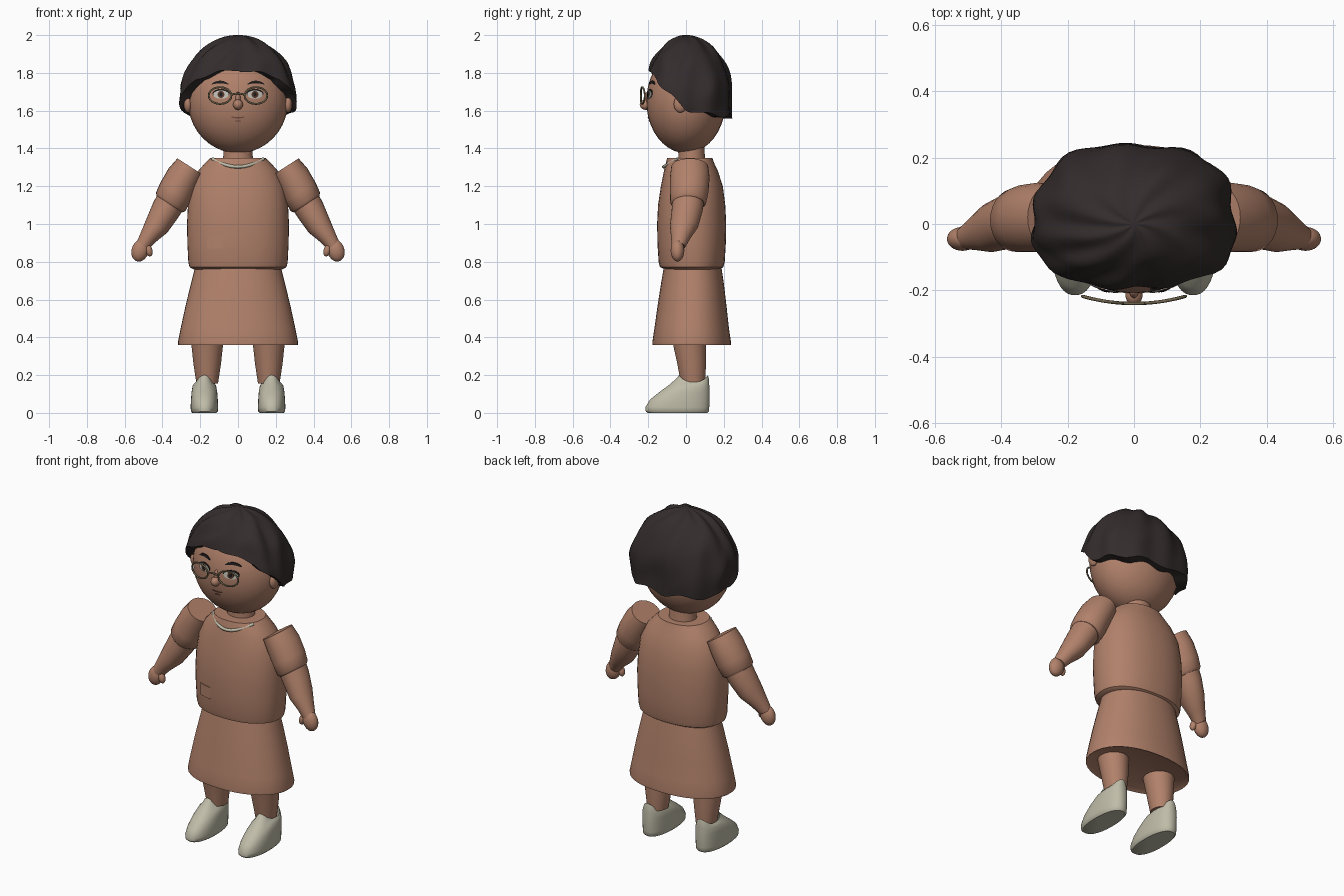
import bpy, bmesh, math
from math import sin, cos, pi, sqrt
from mathutils import Vector as V

if "Cube" in bpy.data.objects:
    bpy.data.objects.remove(bpy.data.objects["Cube"])


def mat(name, r, g, b):
    m = bpy.data.materials.new(name)
    m.diffuse_color = (r, g, b, 1)
    m.use_nodes = True
    m.node_tree.nodes["Principled BSDF"].inputs["Base Color"].default_value = m.diffuse_color
    return m


SKIN = mat("warm_brown", 0.44, 0.22, 0.145)
HAIR = mat("dark_hair", 0.034, 0.025, 0.025)
SHOE = mat("pale_grey", 0.52, 0.50, 0.39)
FRAME = mat("olive_metal", 0.16, 0.13, 0.075)
WHITE = mat("eye_white", 0.55, 0.53, 0.47)
IRIS = mat("iris_brown", 0.09, 0.04, 0.025)
BLACK = mat("near_black", 0.012, 0.010, 0.010)
LIP = mat("lip_brown", 0.20, 0.075, 0.055)


def rings_mesh(name, rings, m, caps=(True, True), closed=True, angle=42):
    """Skin a list of equal point rings into a smooth-shaded object."""
    bm = bmesh.new()
    vr = [[bm.verts.new(p) for p in r] for r in rings]
    n = len(rings[0])
    for a, b in zip(vr, vr[1:]):
        for i in range(n if closed else n - 1):
            j = (i + 1) % n
            bm.faces.new((a[i], a[j], b[j], b[i]))
    if caps[0]:
        bm.faces.new(vr[0])
    if caps[1]:
        bm.faces.new(vr[-1])
    bmesh.ops.recalc_face_normals(bm, faces=bm.faces)
    me = bpy.data.meshes.new(name)
    bm.to_mesh(me)
    bm.free()
    for p in me.polygons:
        p.use_smooth = True
    me.set_sharp_from_angle(angle=math.radians(angle))
    me.materials.append(m)
    ob = bpy.data.objects.new(name, me)
    bpy.context.collection.objects.link(ob)
    return ob


def oval(c, u, v, n=36, p=2.0):
    out = []
    for i in range(n):
        a = 2 * pi * i / n
        r = (abs(cos(a)) ** p + abs(sin(a)) ** p) ** (-1 / p)
        out.append(V(c) + V(u) * (r * cos(a)) + V(v) * (r * sin(a)))
    return out


def loft(name, secs, m, x=0, p=2.0, **kw):
    """Stack of level ovals: (z, centre y, half width, half depth)."""
    rings = [oval((x, cy, z), (rx, 0, 0), (0, ry, 0), 40, p) for z, cy, rx, ry in secs]
    return rings_mesh(name, rings, m, **kw)


def limb(name, secs, m, tilt):
    """Slanted limb: (x, y, z, in-plane radius, depth radius)."""
    return rings_mesh(name, [oval((x, y, z), V(tilt) * r, (0, d, 0), 28) for x, y, z, r, d in secs], m)


def ball(name, c, r, m, tilt=0):
    bpy.ops.mesh.primitive_uv_sphere_add(segments=32, ring_count=20, location=c, rotation=(0, tilt, 0))
    ob = bpy.context.object
    ob.name, ob.scale = name, r
    ob.data.materials.append(m)
    bpy.ops.object.shade_smooth()
    return ob


def tube(name, pts, r, m, cyclic=False):
    cu = bpy.data.curves.new(name, 'CURVE')
    cu.dimensions, cu.bevel_depth, cu.bevel_resolution, cu.use_fill_caps = '3D', r, 2, True
    s = cu.splines.new('POLY')
    s.points.add(len(pts) - 1)
    for q, p in zip(s.points, pts):
        q.co = (*p, 1)
    s.use_cyclic_u, s.use_smooth = cyclic, True
    cu.materials.append(m)
    ob = bpy.data.objects.new(name, cu)
    bpy.context.collection.objects.link(ob)


# head, ears, nose, neck
HZ, HR = 1.65, (0.265, 0.21, 0.275)
ball("head", (0, 0, HZ), HR, SKIN)
ball("nose", (0, -0.213, 1.632), (0.026, 0.032, 0.028), SKIN)
ball("nose_bridge", (0, -0.203, 1.66), (0.014, 0.02, 0.04), SKIN)
loft("neck", [(1.31, 0.03, 0.085, 0.075), (1.36, 0.03, 0.078, 0.07), (1.44, 0.025, 0.078, 0.07)], SKIN)


def face_y(x, z):
    return -HR[1] * sqrt(max(0, 1 - (x / HR[0]) ** 2 - ((z - HZ) / HR[2]) ** 2))


def decal(name, cx, cz, rx, rz, m, off, bend=0.0):
    """Thin oval plate that follows the face."""
    rings = []
    for k in (1, 0.66, 0.33, 0.02):
        ring = []
        for i in range(24):
            a = 2 * pi * i / 24
            x, z = cx + k * rx * cos(a), cz + k * rz * sin(a) - bend * (k * cos(a)) ** 2
            ring.append((x, face_y(x, z) - off, z))
        rings.append(ring)
    rings.insert(0, [(x, y + off + 0.003, z) for x, y, z in rings[0]])
    rings_mesh(name, rings, m, caps=(False, True))


# mouth
decal("mouth", 0, 1.563, 0.036, 0.004, LIP, 0.003, -0.004)
decal("lower_lip", 0, 1.545, 0.016, 0.003, LIP, 0.003)


def lens_y(x):
    return -0.24 + 0.9 * x * x


for s, side in ((-1, "right"), (1, "left")):
    # eyes and brows
    decal(side + "_lash", s * 0.09, 1.690, 0.045, 0.025, BLACK, 0.002)
    decal(side + "_eye", s * 0.09, 1.685, 0.041, 0.022, WHITE, 0.004)
    decal(side + "_iris", s * 0.09, 1.686, 0.018, 0.019, IRIS, 0.006)
    decal(side + "_pupil", s * 0.09, 1.686, 0.009, 0.010, BLACK, 0.008)
    decal(side + "_brow", s * 0.095, 1.752, 0.045, 0.007, BLACK, 0.004, 0.012)
    ball(side + "_ear", (s * 0.265, -0.03, 1.635), (0.022, 0.035, 0.045), SKIN)
    # glasses rims
    pts = []
    for i in range(36):
        x, z = s * 0.095 + 0.06 * cos(i * pi / 18), 1.68 + 0.044 * sin(i * pi / 18)
        pts.append((x, lens_y(x), z))
    tube(side + "_glasses_rim", pts, 0.005, FRAME, True)
tube("glasses_bridge", [(x, lens_y(x), 1.683 + 0.008 * cos(x * 40))
                        for x in (-0.036, -0.018, 0, 0.018, 0.036)], 0.005, FRAME)


# hair: wavy cap with a hairline that falls from the brow to the nape
LINE = [(0, 1.82), (45, 1.775), (62, 1.70), (90, 1.61), (112, 1.58), (180, 1.57)]


def hairline(deg):
    for (a, za), (b, zb) in zip(LINE, LINE[1:]):
        if deg <= b:
            return za + (zb - za) * (deg - a) / (b - a)
    return LINE[-1][1]


N, STEPS = 80, 20
rings = []
for j in range(STEPS + 2):
    t = max(0.015, min(1, j / STEPS))
    ring = []
    for i in range(N):
        a = 2 * pi * i / N                       # 0 is the front
        deg = abs((math.degrees(a) + 180) % 360 - 180)
        th = t * math.acos((hairline(deg) - 1.68) / 0.32)
        sx, sy = sin(a), -cos(a)
        ry = 0.215 if sy < 0 else 0.24
        r = (abs(sx) ** 2.5 + abs(sy) ** 2.5) ** -0.4 * sin(min(th, pi / 2)) ** 1.08
        wave = 0.022 * cos(11 * a + 2.5 * t) + 0.016 * cos(5 * a - 6 * t) + 0.012 * sin(17 * t + 3 * a)
        r *= 1 + wave
        z = 1.68 + 0.32 * cos(th) + 0.012 * sin(th) * cos(8 * a + 9 * t)
        if j > STEPS:                            # turn the rim in to the scalp
            r = 0.94 * sqrt(max(0.05, 1 - ((z - HZ) / HR[2]) ** 2))
            ring.append((sx * r * HR[0], sy * r * HR[1], z))
        else:
            ring.append((sx * r * 0.302, sy * r * ry, z))
    rings.append(ring)
rings_mesh("hair", rings, HAIR, caps=(True, False), angle=50)

# shirt body
TORSO = [(0.76, 0.035, 0.235, 0.145), (0.772, 0.03, 0.257, 0.168), (0.80, 0.03, 0.263, 0.175),
         (0.90, 0.03, 0.268, 0.181), (1.0, 0.03, 0.27, 0.183), (1.1, 0.03, 0.265, 0.178),
         (1.2, 0.031, 0.25, 0.164), (1.28, 0.026, 0.212, 0.143), (1.325, 0.021, 0.172, 0.127),
         (1.35, 0.02, 0.145, 0.12)]
loft("shirt", TORSO, SKIN, p=2.25)


def shirt_y(x, off):
    return 0.03 - 0.181 * (1 - (abs(x) / 0.268) ** 2.25) ** (1 / 2.25) - off


# pocket plate
cols = [-0.165 + 0.08 * i / 6 for i in range(7)]
rings_mesh("pocket", [[(x, shirt_y(x, o), z) for x in cols]
                      for z, o in ((0.87, -0.003), (0.87, 0.005), (0.94, 0.005), (0.94, -0.003))],
           SKIN, caps=(False, False), closed=False)

# neckline trim
arc = [-1 + i / 8 for i in range(17)]
tube("neck_trim", [(0.135 * q, -0.118 + 0.075 * q * q, 1.303 + 0.042 * q * q) for q in arc], 0.009, SHOE)

# skirt with a turned hem
loft("skirt", [(0.375, 0.03, 0.29, 0.18), (0.36, 0.03, 0.317, 0.207), (0.375, 0.03, 0.318, 0.208),
               (0.45, 0.03, 0.303, 0.197), (0.57, 0.032, 0.277, 0.182), (0.68, 0.034, 0.25, 0.167),
               (0.775, 0.035, 0.226, 0.152)], SKIN, p=2.2)

for s, side in ((-1, "right"), (1, "left")):
    # sleeve, forearm and hand
    tilt = (s * -0.84, 0, -0.54)
    limb(side + "_sleeve", [(s * 0.252, 0.02, 1.303, 0.082, 0.098), (s * 0.29, 0.02, 1.245, 0.092, 0.105),
                            (s * 0.33, 0.017, 1.17, 0.095, 0.102), (s * 0.357, 0.012, 1.117, 0.092, 0.096),
                            (s * 0.363, 0.012, 1.105, 0.08, 0.085)], SKIN, tilt)
    limb(side + "_forearm", [(s * 0.35, 0.012, 1.13, 0.08, 0.084), (s * 0.385, 0.006, 1.07, 0.077, 0.082),
                             (s * 0.43, -0.01, 0.99, 0.066, 0.075), (s * 0.475, -0.027, 0.93, 0.047, 0.052),
                             (s * 0.508, -0.04, 0.88, 0.036, 0.036)], SKIN, tilt)
    ball(side + "_hand", (s * 0.518, -0.045, 0.86), (0.045, 0.036, 0.06), SKIN, s * -0.3)
    ball(side + "_thumb", (s * 0.472, -0.055, 0.86), (0.019, 0.02, 0.032), SKIN, s * 0.25)
    # leg
    loft(side + "_leg", [(0.155, 0.037, 0.057, 0.064), (0.26, 0.03, 0.073, 0.076), (0.42, 0.012, 0.09, 0.093)],
         SKIN, x=s * 0.163)
    # shoe, collar dipping at the sides
    shoe = loft(side + "_shoe", [(0, -0.045, 0.064, 0.158), (0.008, -0.046, 0.071, 0.167),
                                 (0.03, -0.046, 0.073, 0.169), (0.07, -0.033, 0.071, 0.158),
                                 (0.11, -0.008, 0.068, 0.133), (0.15, 0.018, 0.062, 0.105),
                                 (0.18, 0.034, 0.054, 0.087), (0.2, 0.04, 0.046, 0.076)],
                SHOE, x=s * 0.178, p=2.3, caps=(True, False))
    for v in shoe.data.vertices:
        if v.co.z > 0.14:
            v.co.z -= 0.6 * (v.co.z - 0.14) * min(1, abs(v.co.x - s * 0.178) / 0.045) ** 2
